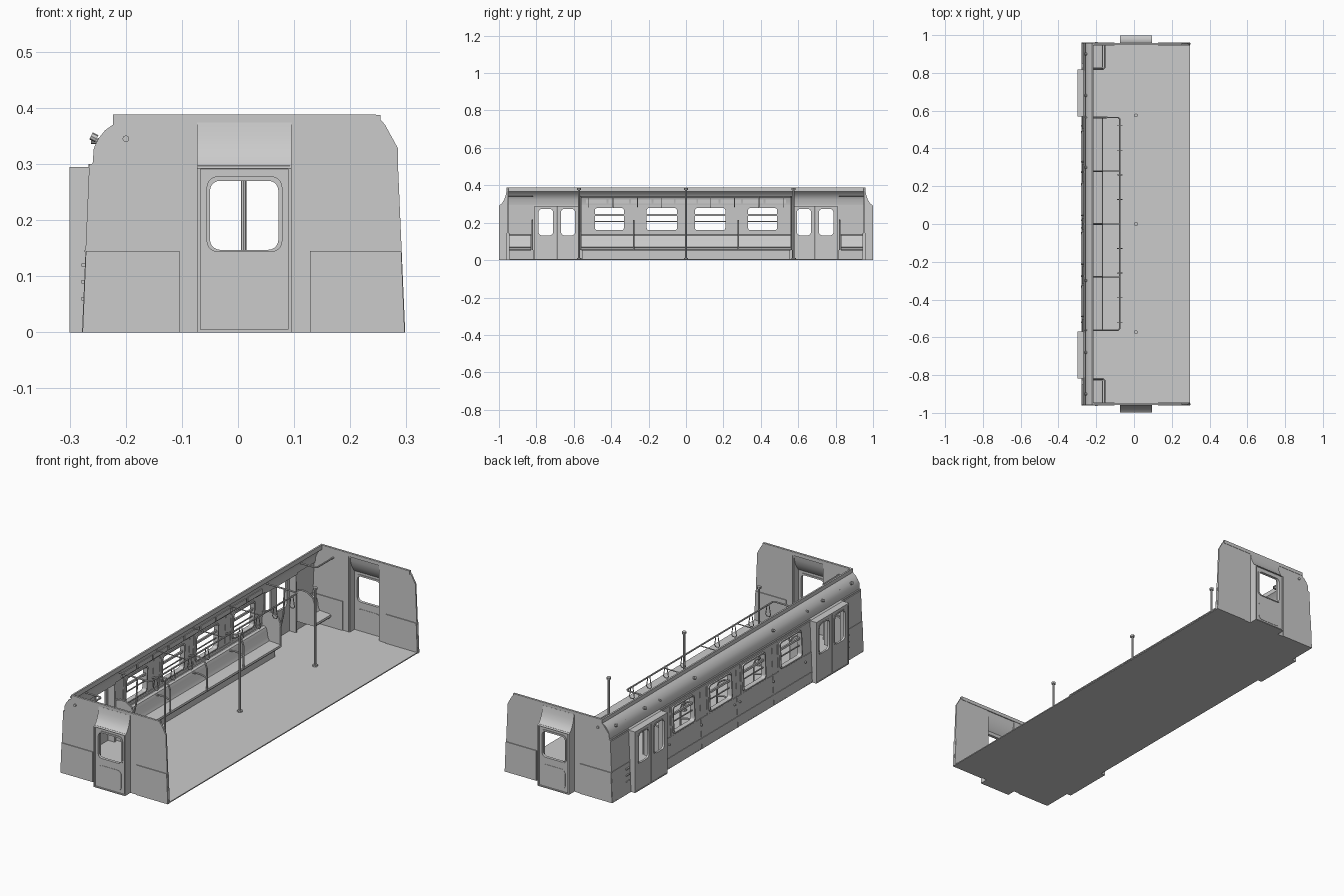
import bpy, bmesh, math
from mathutils import Matrix


def XZ(y):
    return Matrix(((1, 0, 0, 0), (0, 0, -1, y), (0, 1, 0, 0), (0, 0, 0, 1)))


def YZ(x, lean=0):
    return Matrix(((0, lean, 1, x), (1, 0, 0, 0), (0, 1, 0, 0), (0, 0, 0, 1)))


def to_mesh(name, cu, M=Matrix()):
    tmp = bpy.data.objects.new("tmp", cu)
    bpy.context.collection.objects.link(tmp)
    dg = bpy.context.evaluated_depsgraph_get()
    me = bpy.data.meshes.new_from_object(tmp.evaluated_get(dg))
    bpy.data.objects.remove(tmp)
    me.transform(M)
    bm = bmesh.new()
    bm.from_mesh(me)
    bmesh.ops.remove_doubles(bm, verts=bm.verts, dist=1e-5)
    bmesh.ops.recalc_face_normals(bm, faces=bm.faces)
    bm.to_mesh(me)
    bm.free()
    me.materials.clear()
    me.name = name
    ob = bpy.data.objects.new(name, me)
    bpy.context.collection.objects.link(ob)
    return ob


def add_spline(cu, pts, cyclic):
    sp = cu.splines.new('POLY')
    sp.points.add(len(pts) - 1)
    for p, c in zip(sp.points, pts):
        p.co = (c[0], c[1], c[2] if len(c) > 2 else 0, 1)
    sp.use_cyclic_u = cyclic


def panel(name, outer, depth, M, holes=()):
    """Flat outline with holes, thickened and placed in a plane."""
    cu = bpy.data.curves.new(name, 'CURVE')
    cu.dimensions = '2D'
    cu.fill_mode = 'BOTH'
    cu.extrude = depth / 2
    for loop in (outer, *holes):
        add_spline(cu, loop, True)
    return to_mesh(name, cu, M)


def tube(name, pts, r=0.004, cyclic=False):
    cu = bpy.data.curves.new(name, 'CURVE')
    cu.dimensions = '3D'
    cu.bevel_depth = r
    cu.bevel_resolution = 2
    cu.use_fill_caps = True
    add_spline(cu, pts, cyclic)
    return to_mesh(name, cu)


def rect(a0, a1, b0, b1, r=0.0):
    if r == 0:
        return [(a0, b0), (a1, b0), (a1, b1), (a0, b1)]
    out = []
    for cx, cy, st in ((a1 - r, b0 + r, -90), (a1 - r, b1 - r, 0),
                       (a0 + r, b1 - r, 90), (a0 + r, b0 + r, 180)):
        for i in range(6):
            a = math.radians(st + 18 * i)
            out.append((cx + r * math.cos(a), cy + r * math.sin(a)))
    return out


def box(name, x0, x1, y0, y1, z0, z1):
    return panel(name, rect(x0, x1, z0, z1), abs(y1 - y0), XZ((y0 + y1) / 2))


LEAN = 0.043
WALL = -0.274

# Floor
box("floor", -0.278, 0.296, -0.955, 0.955, 0, 0.005)

# Side wall between the doors, with four window openings
wins = [(-0.487, -0.332), (-0.21, -0.048), (0.048, 0.21), (0.332, 0.487)]
panel("side_wall", rect(-0.572, 0.572, 0, 0.3), 0.008, YZ(WALL, LEAN),
      [rect(a, b, 0.16, 0.278, 0.012) for a, b in wins])
for a, b in wins:
    panel("window_frame", rect(a - 0.018, b + 0.018, 0.14, 0.293, 0.008), 0.012, YZ(WALL, LEAN),
          [rect(a, b, 0.16, 0.278, 0.012)])
    panel("window_lip", rect(a - 0.006, b + 0.006, 0.154, 0.284, 0.014), 0.024, YZ(WALL - 0.001, LEAN),
          [rect(a, b, 0.16, 0.278, 0.012)])
    panel("window_sash", rect(a - 0.004, b + 0.004, 0.236, 0.246), 0.008, YZ(WALL, LEAN))
    panel("window_guard", rect(a - 0.004, b + 0.004, 0.204, 0.209), 0.004, YZ(WALL, LEAN))

# Curved roof edge above the side wall
panel("roof_edge", [(-0.268, 0.294), (-0.259, 0.301), (-0.257, 0.328), (-0.249, 0.345), (-0.237, 0.36),
                    (-0.223, 0.37), (-0.223, 0.388), (-0.215, 0.388), (-0.215, 0.366), (-0.23, 0.354),
                    (-0.24, 0.341), (-0.248, 0.325), (-0.252, 0.294)], 1.91, XZ(0))

# Wall seams and trim
for z in (0.05, 0.145):
    panel("wall_trim", rect(-0.572, 0.572, z - 0.002, z + 0.002), 0.013, YZ(WALL, LEAN))
for y in (-0.275, 0, 0.275):
    panel("wall_seam", rect(y - 0.002, y + 0.002, 0, 0.3), 0.0105, YZ(WALL, LEAN))
for i in range(9):
    y = -0.48 + 0.12 * i
    box("card_holder", -0.252, -0.244, y - 0.055, y + 0.055, 0.303, 0.325)
for y in (-0.9, -0.68, -0.3, 0.3, 0.68, 0.9):
    tube("marker_lamp", [(-0.252, y, 0.345), (-0.262, y, 0.35)], 0.007)
for y in (-0.52, -0.275, -0.02, 0.02, 0.275, 0.52):
    tube("wall_bolt", [(-0.27, y, 0.115), (-0.28, y, 0.115)], 0.005)

# Long bench with rolled back
seat = [(-0.266, 0.132), (-0.254, 0.136), (-0.243, 0.131), (-0.237, 0.118), (-0.232, 0.085), (-0.224, 0.07),
        (-0.174, 0.067), (-0.166, 0.064), (-0.164, 0.056), (-0.168, 0.05), (-0.24, 0.05), (-0.27, 0.06)]
panel("bench", seat, 1.12, XZ(0))
box("bench_base", -0.27, -0.19, -0.555, 0.555, 0, 0.051)


def divider(y, filled):
    loop = [(-0.266, 0.2), (-0.235, 0.212), (-0.205, 0.21), (-0.175, 0.19), (-0.166, 0.165), (-0.166, 0.055)]
    tube("bench_divider", [(x, y, z) for x, z in loop])
    if filled:
        panel("bench_end_panel", [(-0.266, 0.055)] + loop, 0.004, XZ(y))
    else:
        tube("armrest", [(-0.24, y, 0.125), (-0.205, y, 0.13), (-0.166, y, 0.12)])


for y in (-0.28, 0, 0.28):
    divider(y, False)

# Overhead rail around the bench, with hanging straps
tube("overhead_rail", [(-0.262, -0.562, 0.34), (-0.083, -0.562, 0.34), (-0.075, -0.554, 0.34),
                       (-0.075, 0.556, 0.34), (-0.083, 0.564, 0.34), (-0.262, 0.564, 0.34)])
for y in (-0.28, 0, 0.28):
    tube("rail_bracket", [(-0.24, y, 0.34), (-0.075, y, 0.34)], 0.0025)
for k in range(1, 5):
    for y in (-0.13 * k, 0.13 * k):
        tube("hand_strap", [(x - 0.075, y, z) for x, z in
                            ((-0.005, 0.34), (0.005, 0.34), (0.013, 0.292), (0.007, 0.284),
                             (-0.007, 0.284), (-0.013, 0.292))], 0.0022, True)

# Centre poles with floor and ceiling flanges
for y in (-0.572, 0, 0.575):
    tube("pole", [(0.01, y, 0), (0.01, y, 0.386)], 0.005)
    tube("pole_foot", [(0.01, y, 0.004), (0.01, y, 0.012)], 0.012)
    tube("pole_cap", [(0.01, y, 0.376), (0.01, y, 0.386)], 0.01)

wall_outline = [(-0.278, 0), (-0.073, 0), (-0.073, 0.37), (0.095, 0.37), (0.095, 0), (0.298, 0), (0.285, 0.3),
                (0.285, 0.328), (0.262, 0.37), (0.246, 0.388), (-0.223, 0.388), (-0.223, 0.37),
                (-0.257, 0.328), (-0.257, 0.302), (-0.265, 0.295)]
canopy = [(0.999, 0.292), (0.983, 0.304), (0.97, 0.328), (0.963, 0.35), (0.959, 0.374),
          (0.951, 0.374), (0.955, 0.348), (0.963, 0.322), (0.978, 0.297), (0.985, 0.289)]

for s in (-1, 1):
    # End wall with lower panels inside and out
    panel("end_wall", wall_outline, 0.008, XZ(s * 0.953))
    box("end_wall_rim", -0.223, 0.254, s * 0.947, s * 0.9585, 0.37, 0.387)
    panel("end_lower_panel", [(-0.277, 0), (-0.104, 0), (-0.104, 0.145), (-0.271, 0.145)], 0.016, XZ(s * 0.953))
    panel("end_lower_panel", [(0.128, 0), (0.297, 0), (0.291, 0.145), (0.128, 0.145)], 0.016, XZ(s * 0.953))

    # End door bay: jambs, curved canopy, sill and door
    for x in (-0.07, 0.092):
        panel("door_jamb", [(s * 0.951, 0), (s * 0.999, 0), (s * 0.999, 0.292)] +
              [(s * y, z) for y, z in canopy[1:5]] + [(s * 0.951, 0.374)], 0.006, YZ(x))
    panel("door_canopy", [(s * y, z) for y, z in canopy], 0.168, YZ(0.011))
    box("end_door_sill", -0.073, 0.095, s * 0.95, s * 0.999, 0, 0.005)
    hole = rect(-0.05, 0.072, 0.147, 0.27, 0.018)
    panel("end_door", rect(-0.071, 0.093, 0, 0.297), 0.008, XZ(s * 0.989), [hole])
    panel("end_door_window_frame", rect(-0.056, 0.079, 0.143, 0.278, 0.02), 0.014, XZ(s * 0.989), [hole])
    panel("end_door_kick_panel", rect(-0.05, 0.072, 0.015, 0.112, 0.02), 0.011, XZ(s * 0.989))

    # Side wall beyond the door, with step irons
    panel("side_wall_end", rect(*sorted((s * 0.815, s * 0.957)), 0, 0.3), 0.008, YZ(WALL, LEAN))
    panel("wall_trim", rect(*sorted((s * 0.815, s * 0.957)), 0.143, 0.147), 0.012, YZ(WALL, LEAN))
    for z in (0.06, 0.09, 0.12):
        box("step_iron", -0.279, -0.268, s * 0.825, s * 0.85, z - 0.003, z + 0.003)

    # Side door bay with two sliding leaves
    for y in (0.572, 0.813):
        box("side_door_jamb", -0.3, -0.256, s * (y - 0.004), s * (y + 0.004), 0, 0.295)
    box("side_door_header", -0.3, -0.252, s * 0.57, s * 0.815, 0.287, 0.295)
    box("side_door_sill", -0.3, -0.265, s * 0.57, s * 0.815, 0, 0.005)
    for y0, y1, w0, w1 in ((0.574, 0.6905, 0.593, 0.668), (0.6925, 0.811, 0.711, 0.788)):
        a, b = sorted((s * w0, s * w1))
        hole = rect(a, b, 0.132, 0.274, 0.018)
        panel("side_door_leaf", rect(*sorted((s * y0, s * y1)), 0.003, 0.289), 0.007, YZ(-0.295), [hole])
        panel("side_door_window_frame", rect(a - 0.006, b + 0.006, 0.126, 0.28, 0.022), 0.01, YZ(-0.295), [hole])

    # Bench end screens and stanchion
    divider(s * 0.562, True)
    tube("bench_stanchion", [(-0.166, s * 0.562, 0.15), (-0.15, s * 0.562, 0.22), (-0.145, s * 0.562, 0.34)])

    # Corner seat with screen and overhead rail
    panel("corner_seat", seat, 0.118, XZ(s * 0.888))
    divider(s * 0.822, True)
    tube("corner_rail", [(-0.25, s * 0.82, 0.342), (-0.163, s * 0.82, 0.342),
                         (-0.155, s * 0.828, 0.342), (-0.155, s * 0.952, 0.342)])
    tube("end_lamp", [(-0.2, s * 0.955, 0.345), (-0.2, s * 0.963, 0.345)], 0.006)

# Smooth rounded parts, keep hard edges
bpy.ops.object.select_all(action='SELECT')
bpy.context.view_layer.objects.active = bpy.data.objects["floor"]
bpy.ops.object.shade_smooth_by_angle(angle=math.radians(32))
